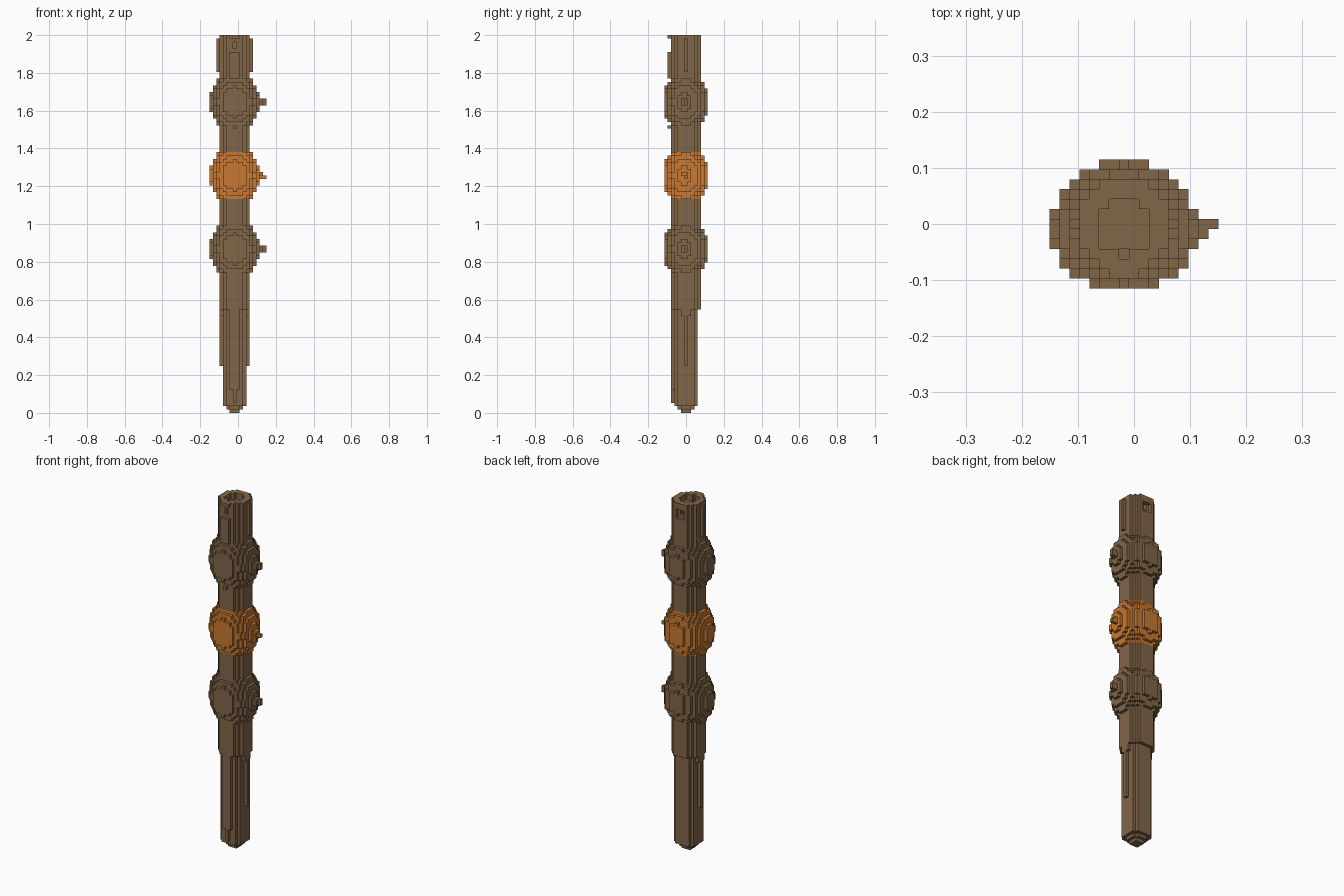
import bpy
import bmesh
from mathutils import Vector

cube = bpy.data.objects.get("Cube")
if cube:
    bpy.data.objects.remove(cube, do_unlink=True)

# The staff is carved from a grid of small blocks
NX, NY, NZ = 17, 13, 113
STEP = 2 / NZ
CX, CY = 7, 6
BEADS = {"lower_bead": 49, "middle_bead": 71, "upper_bead": 93}


def make_material(name, color):
    mat = bpy.data.materials.new(name)
    mat.use_nodes = True
    mat.diffuse_color = color
    mat.node_tree.nodes["Principled BSDF"].inputs["Base Color"].default_value = color
    return mat


brown = make_material("wood_brown", (0.22, 0.133, 0.065, 1))
orange = make_material("amber_orange", (0.57, 0.19, 0.032, 1))


def build(name, cells, mat):
    """Skin a set of grid cells with outward faces and merge flat areas."""
    bm = bmesh.new()
    verts = {}

    def vert(p):
        if p not in verts:
            verts[p] = bm.verts.new(((p[0] - NX / 2) * STEP,
                                     (p[1] - NY / 2) * STEP, p[2] * STEP))
        return verts[p]

    for cell in cells:
        for axis in range(3):
            u, v = (axis + 1) % 3, (axis + 2) % 3
            for side in (0, 1):
                near = list(cell)
                near[axis] += 2 * side - 1
                if tuple(near) in cells:
                    continue
                loop = []
                for a, b in ((0, 0), (1, 0), (1, 1), (0, 1)):
                    p = list(cell)
                    p[axis] += side
                    p[u] += a
                    p[v] += b
                    loop.append(vert(tuple(p)))
                bm.faces.new(loop if side else loop[::-1])
    bmesh.ops.dissolve_limit(bm, angle_limit=0.01, verts=bm.verts, edges=bm.edges)
    mesh = bpy.data.meshes.new(name)
    bm.to_mesh(mesh)
    bm.free()
    mesh.materials.append(mat)
    obj = bpy.data.objects.new(name, mesh)
    bpy.context.collection.objects.link(obj)


def box(xs, ys, zs):
    return {(x, y, z) for x in range(*xs) for y in range(*ys) for z in range(*zs)}


def in_shaft(x, y, z):
    dx, dy = abs(x - CX), y - CY
    if z < 3:                        # stepped pointed foot
        return dx * dx + dy * dy <= (2, 5, 13)[z]
    if z < 31 and dy == 4:           # back ridge ends
        return False
    if z < 29 and dx == 4 and dy:    # side ridges narrow
        return False
    if z < 14 and dx == 4:           # side ridges end
        return False
    if z < 7 and dy == -4 and dx:    # front ridge narrows
        return False
    return dx * dx + dy * dy <= (20 if z >= 31 else 17)


# Shaft, left open where the beads sit
shaft = {c for c in box((0, NX), (0, NY), (0, NZ)) if in_shaft(*c)}
shaft |= box((CX, CX + 1), (1, 2), (85, 87))            # tip of front strip
shaft |= box((CX - 1, CX + 2), (1, 2), (100, 108))      # front strip
shaft |= box((CX - 1, CX + 2), (1, 2), (112, 113))      # front lip
for x in (2, 12):                                       # side strips
    shaft |= box((x, x + 1), (CY, CY + 1), (102, 112))
for ys in ((2, 4), (9, 11)):                            # front and back sockets
    shaft -= box((CX, CX + 1), ys, (109, 111))
shaft -= box((CX - 1, CX + 2), (10, 11), (108, 111))
shaft -= box((5, 10), (4, 8), (111, NZ))                # cup in the top
shaft -= box((6, 9), (8, 9), (111, NZ))
shaft -= box((CX, CX + 1), (3, 4), (111, NZ))
for mid in BEADS.values():
    shaft -= box((0, NX), (0, NY), (mid - 7, mid + 7))
build("shaft", shaft, brown)

# Rounded beads, each with a small thorn on its left side
for name, mid in BEADS.items():
    bead = set()
    for x, y, z in box((0, NX), (0, NY), (mid - 7, mid + 7)):
        dx, dy, dz = x - CX, 1.1 * (y - CY + 0.15), 0.81 * (z + 0.5 - mid)
        if dx * dx + dy * dy + dz * dz <= 54.7:
            bead.add((x, y, z))
    drop = 1 if name == "middle_bead" else 0
    bead |= box((15, 16), (5, 7), (mid - 1 + drop, mid + 1))
    bead |= box((16, 17), (6, 7), (mid - 1, mid + 1 - drop))
    if drop:
        bead |= box((15, 16), (6, 7), (mid - 1, mid))
    build(name, bead, orange if drop else brown)
